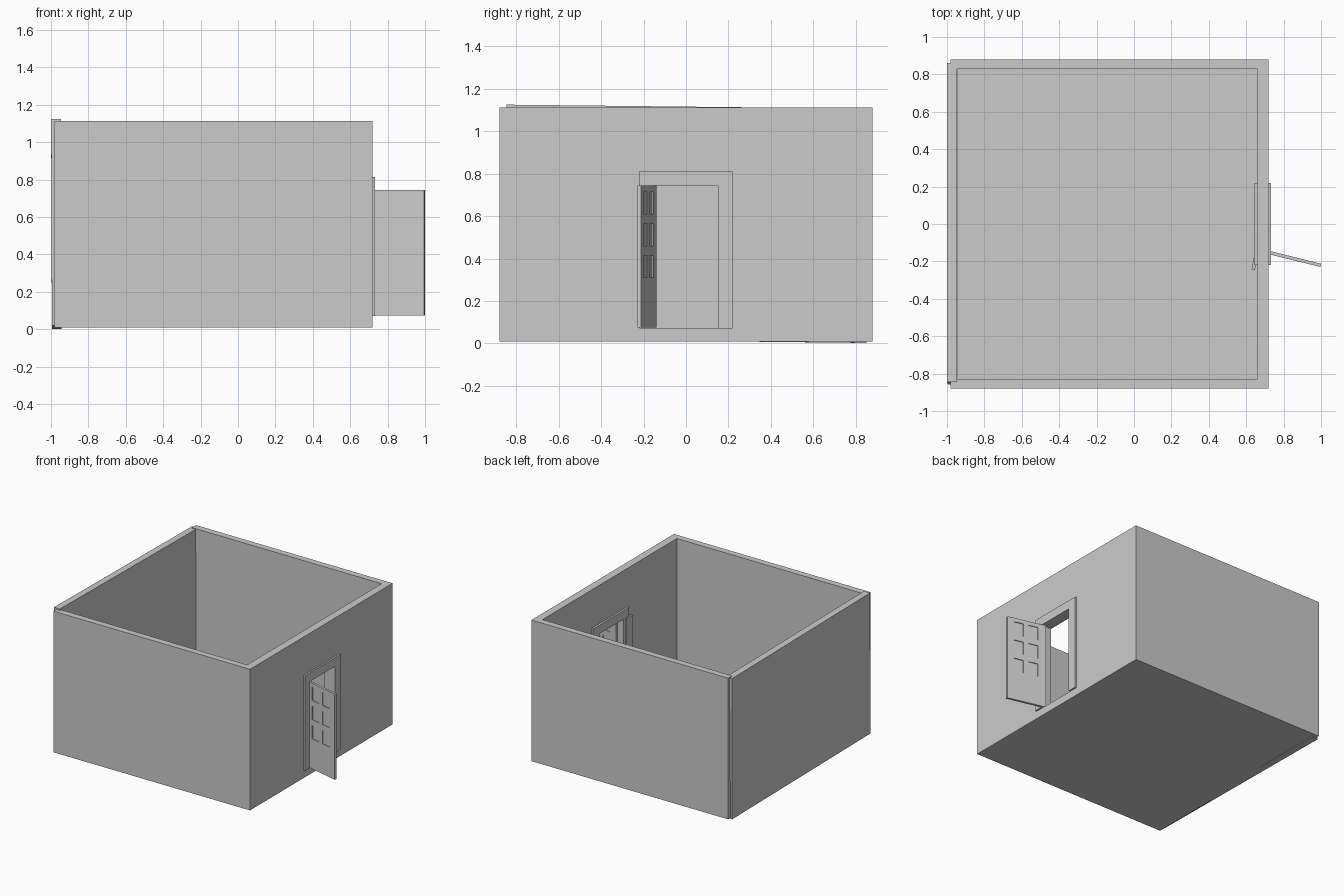
import bpy, bmesh
from math import radians, atan2
from mathutils import Matrix, Vector

if "Cube" in bpy.data.objects:
    bpy.data.objects.remove(bpy.data.objects["Cube"])


def boxes(name, spans, rot=None, pivot=(0, 0, 0)):
    """One object made of boxes given as (x0, x1, y0, y1, z0, z1)."""
    bm = bmesh.new()
    for x0, x1, y0, y1, z0, z1 in spans:
        centre = Vector(((x0 + x1) / 2, (y0 + y1) / 2, (z0 + z1) / 2))
        size = Matrix.Diagonal((x1 - x0, y1 - y0, z1 - z0, 1))
        bmesh.ops.create_cube(bm, size=1, matrix=Matrix.Translation(centre) @ size)
    if rot:
        bmesh.ops.rotate(bm, verts=bm.verts, cent=pivot, matrix=rot)
    mesh = bpy.data.meshes.new(name)
    bm.to_mesh(mesh)
    bm.free()
    ob = bpy.data.objects.new(name, mesh)
    bpy.context.collection.objects.link(ob)
    return ob


def cut(target, cutter):
    mod = target.modifiers.new("cut", 'BOOLEAN')
    mod.operation = 'DIFFERENCE'
    mod.solver = 'EXACT'
    mod.object = cutter
    bpy.context.view_layer.objects.active = target
    bpy.ops.object.modifier_apply(modifier=mod.name)
    bpy.data.objects.remove(cutter, do_unlink=True)


# room shell: floor, front, back and right wall, open on top and left
shell = boxes("room_shell", [(-0.98, 0.72, -0.88, 0.88, 0.01, 1.113)])
cut(shell, boxes("cavity_cutter", [(-1.2, 0.66, -0.83, 0.83, 0.062, 1.4)]))
cut(shell, boxes("doorway_cutter", [(0.5, 0.9, -0.155, 0.155, 0.07, 0.75)]))

# left wall, a slightly crooked separate slab
tilt = Matrix.Rotation(-0.011, 3, 'X') @ Matrix.Rotation(-0.004, 3, 'Y')
boxes("left_wall", [(-0.997, -0.945, -0.852, 0.856, 0.012, 1.116)],
      tilt, (-0.97, 0, 0.56))

# door frame, proud of the wall on both faces
boxes("door_frame", [(0.645, 0.733, -0.22, -0.15, 0.07, 0.745),
                     (0.645, 0.733, 0.15, 0.22, 0.07, 0.745),
                     (0.645, 0.733, -0.22, 0.22, 0.745, 0.813)])

# open door, built along +x from the hinge, with six recessed panels per face
hinge = (0.70, -0.147, 0)
swing = Matrix.Rotation(atan2(-0.072, 0.29), 3, 'Z')
hx, hy = hinge[:2]
t = 0.009
door = boxes("door", [(hx, hx + 0.307, hy - t, hy + t, 0.075, 0.745)])
panels = []
for x in (0.065, 0.178):
    for z in (0.31, 0.46, 0.61):
        for y0, y1 in ((t - 0.006, 0.05), (-0.05, 0.006 - t)):
            panels.append((hx + x, hx + x + 0.076, hy + y0, hy + y1, z, z + 0.104))
cut(door, boxes("panel_cutter", panels))
door.data.transform(Matrix.Translation(hinge) @ swing.to_4x4()
                    @ Matrix.Translation(-Vector(hinge)))

# narrow strip behind the hinge side of the frame
boxes("hinge_strip", [(0.637, 0.655, -0.245, -0.18, 0.075, 0.745)],
      Matrix.Rotation(radians(-10), 3, 'Z'), (0.65, -0.2, 0))
